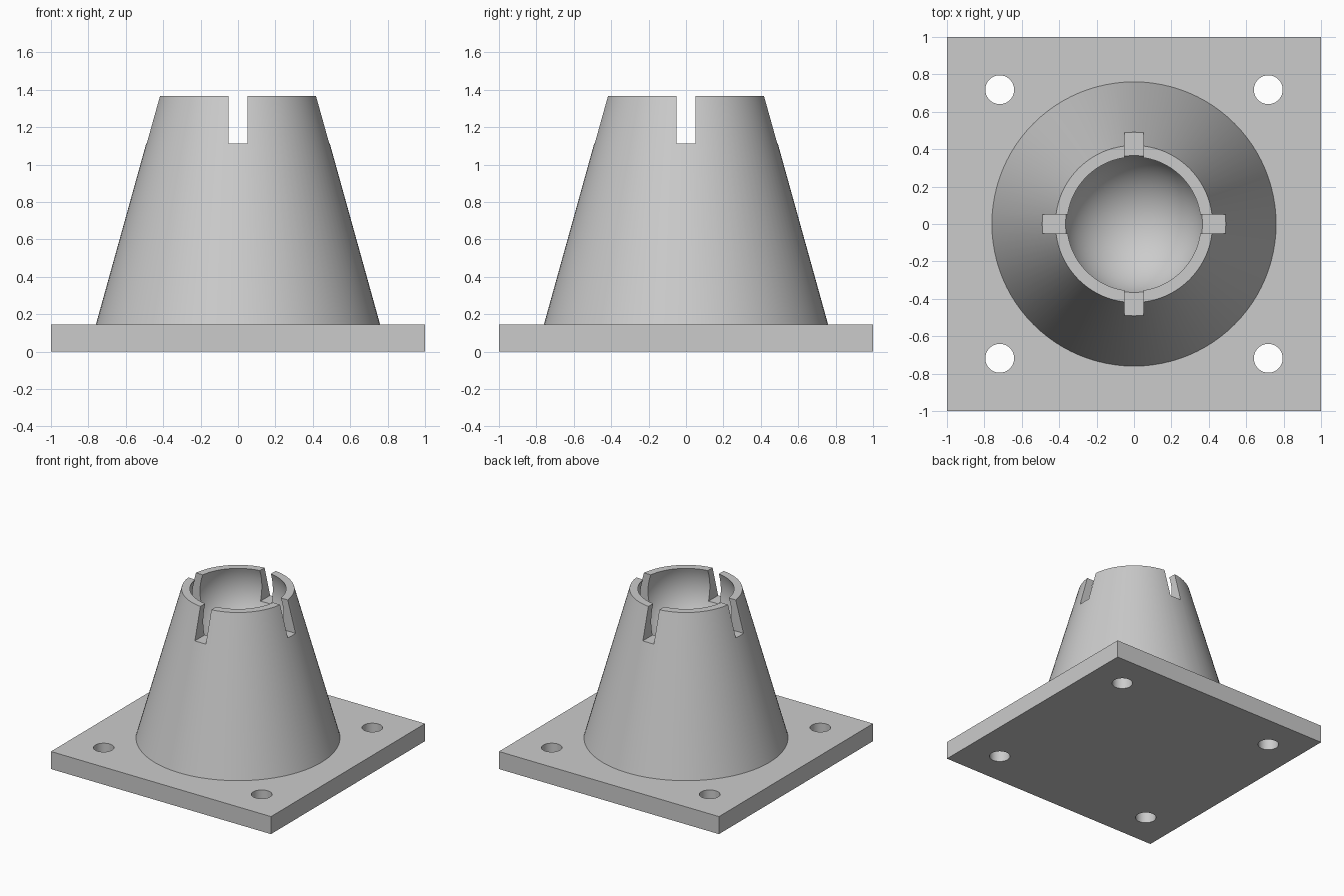
import bpy, bmesh, math

if "Cube" in bpy.data.objects:
    bpy.data.objects.remove(bpy.data.objects["Cube"])

SIDES = 96
PLATE_TOP, RIM, SLOT_FLOOR = 0.144, 1.367, 1.112
BASE_R, TOP_R, OPEN_R, BALL_R = 0.76, 0.42, 0.358, 0.384

grey = bpy.data.materials.new("light grey")
grey.diffuse_color = (0.6, 0.6, 0.6, 1)
grey.use_nodes = True
grey.node_tree.nodes["Principled BSDF"].inputs["Base Color"].default_value = grey.diffuse_color


def make_object(name, bm):
    bmesh.ops.recalc_face_normals(bm, faces=bm.faces)
    mesh = bpy.data.meshes.new(name)
    bm.to_mesh(mesh)
    bm.free()
    mesh.materials.append(grey)
    obj = bpy.data.objects.new(name, mesh)
    bpy.context.collection.objects.link(obj)
    return obj


def box(name, size, centre):
    bm = bmesh.new()
    bmesh.ops.create_cube(bm, size=1)
    bmesh.ops.scale(bm, vec=size, verts=bm.verts)
    bmesh.ops.translate(bm, vec=centre, verts=bm.verts)
    return make_object(name, bm)


def lathe(name, profile):
    """Revolve (radius, z) points about the z axis."""
    bm = bmesh.new()
    verts = [bm.verts.new((r, 0, z)) for r, z in profile]
    edges = [bm.edges.new(pair) for pair in zip(verts, verts[1:])]
    bmesh.ops.spin(bm, geom=verts + edges, cent=(0, 0, 0), axis=(0, 0, 1),
                   angle=math.tau, steps=SIDES, use_merge=True)
    bmesh.ops.remove_doubles(bm, verts=bm.verts, dist=1e-5)
    return make_object(name, bm)


def cut(obj, cutters):
    bpy.context.view_layer.objects.active = obj
    for c in cutters:
        mod = obj.modifiers.new("cut", 'BOOLEAN')
        mod.operation, mod.solver, mod.object = 'DIFFERENCE', 'EXACT', c
        bpy.ops.object.modifier_apply(modifier=mod.name)
        bpy.data.objects.remove(c)


def smooth(obj):
    bpy.ops.object.select_all(action='DESELECT')
    obj.select_set(True)
    bpy.context.view_layer.objects.active = obj
    bpy.ops.object.shade_smooth_by_angle(angle=math.radians(30))


# square mounting plate with four bolt holes
plate = box("base_plate", (2, 2, PLATE_TOP), (0, 0, PLATE_TOP / 2))
holes = []
for sx in (-1, 1):
    for sy in (-1, 1):
        bm = bmesh.new()
        bmesh.ops.create_cone(bm, cap_ends=True, segments=48, radius1=0.077,
                              radius2=0.077, depth=1)
        bmesh.ops.translate(bm, vec=(sx * 0.718, sy * 0.718, 0), verts=bm.verts)
        holes.append(make_object("hole_cutter", bm))
cut(plate, holes)
smooth(plate)

# tapered body with a spherical socket, slightly narrower at its mouth
rise = math.sqrt(BALL_R ** 2 - OPEN_R ** 2)
start = math.asin(rise / BALL_R)
profile = [(0, PLATE_TOP), (BASE_R, PLATE_TOP), (TOP_R, RIM)]
STEPS = 28
for i in range(STEPS + 1):
    a = start - (start + math.pi / 2) * i / STEPS
    r = BALL_R * math.cos(a) if i < STEPS else 0
    profile.append((r, RIM - rise + BALL_R * math.sin(a)))
body = lathe("socket_cone", profile)

# four slots through the rim
h = 0.5
cut(body, [box("slot_cutter", size, (0, 0, SLOT_FLOOR + h / 2))
           for size in ((2, 0.1, h), (0.1, 2, h))])
smooth(body)
